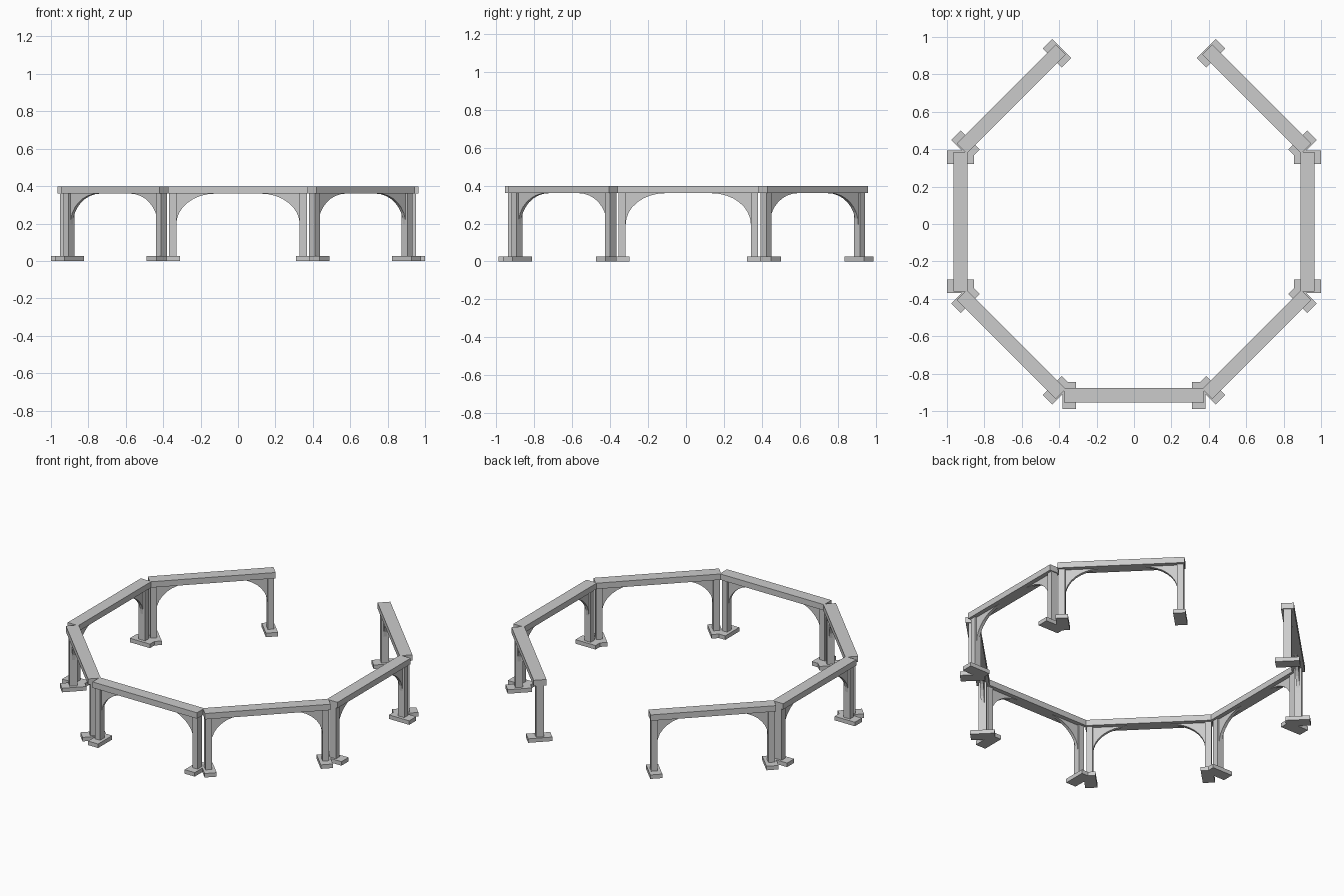
import bpy, math
from mathutils import Matrix

if "Cube" in bpy.data.objects:
    bpy.data.objects.remove(bpy.data.objects["Cube"])

RADIUS, CENTRE_Y = 0.928, 0.012   # octagon apothem and centre


def add_mesh(name, verts, faces, matrix):
    mesh = bpy.data.meshes.new(name)
    mesh.from_pydata(verts, [], faces)
    mesh.transform(matrix)
    mesh.update()
    obj = bpy.data.objects.new(name, mesh)
    bpy.context.collection.objects.link(obj)
    return obj


def prism(name, profile, half_depth, matrix):
    """Extrude an anticlockwise x-z profile evenly either side of y = 0."""
    n = len(profile)
    verts = [(x, y, z) for y in (-half_depth, half_depth) for x, z in profile]
    faces = [list(range(n)), list(range(2 * n - 1, n - 1, -1))]
    faces += [(i, i + n, (i + 1) % n + n, (i + 1) % n) for i in range(n)]
    return add_mesh(name, verts, faces, matrix)


def rect(x0, x1, z0, z1):
    return [(x0, z0), (x1, z0), (x1, z1), (x0, z1)]


# Bracket outline: quarter ellipse between the post and the beam
STEPS = 8
arch = [(0.122 + 0.208 * math.cos(a), 0.195 + 0.165 * math.sin(a))
        for a in (math.pi / 2 * i / STEPS for i in range(STEPS, -1, -1))]
bracket = arch + [(0.335, 0.195), (0.335, 0.362), (0.122, 0.362)]


def flip(profile):
    return [(-x, z) for x, z in reversed(profile)]


# Seven archway sections around an octagon, leaving the back open
for k in range(-3, 4):
    m = (Matrix.Translation((0, CENTRE_Y, 0))
         @ Matrix.Rotation(k * math.pi / 4, 4, 'Z')
         @ Matrix.Translation((0, -RADIUS, 0)))
    tag = str(k + 4)
    prism("beam_" + tag, rect(-0.374, 0.374, 0.36, 0.398), 0.038, m)
    for side, fn in (("right", lambda p: p), ("left", flip)):
        end = side + "_" + tag
        prism("foot_" + end, fn(rect(0.31, 0.382, 0, 0.026)), 0.072, m)
        prism("post_" + end, fn(rect(0.33, 0.368, 0.02, 0.362)), 0.023, m)
        prism("bracket_" + end, fn(bracket), 0.010, m)
